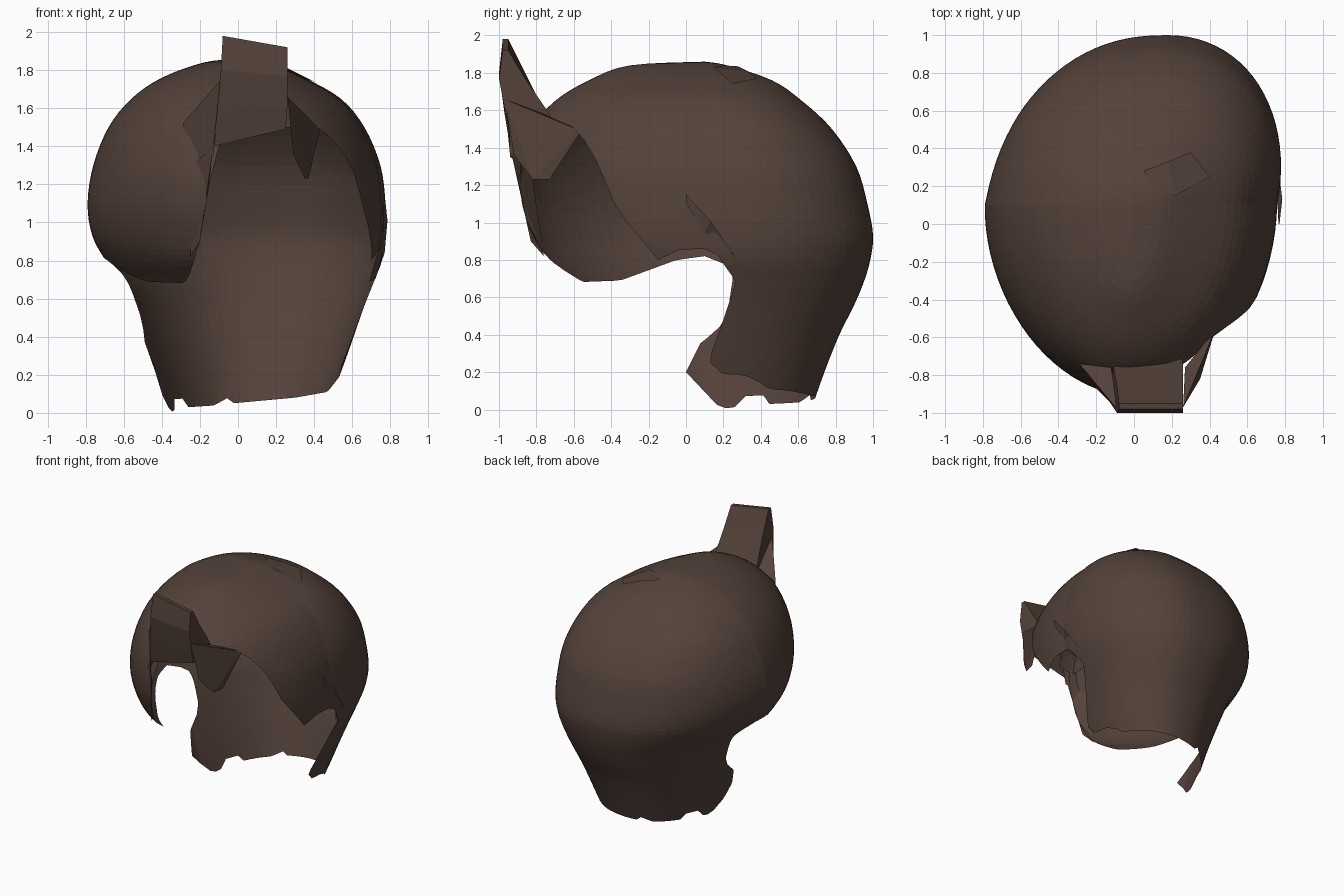
import bpy, bmesh, math
from mathutils import Vector

if "Cube" in bpy.data.objects:
    bpy.data.objects.remove(bpy.data.objects["Cube"])

brown = bpy.data.materials.new("dark brown hair")
brown.diffuse_color = (0.088, 0.054, 0.042, 1)
brown.use_nodes = True
brown.node_tree.nodes["Principled BSDF"].inputs["Base Color"].default_value = brown.diffuse_color


def finish(bm, name):
    me = bpy.data.meshes.new(name)
    bm.to_mesh(me)
    bm.free()
    ob = bpy.data.objects.new(name, me)
    bpy.context.collection.objects.link(ob)
    me.materials.append(brown)
    return ob


def lerp(t, pts):
    """Piecewise linear lookup, clamped at both ends."""
    if t <= pts[0][0]:
        return pts[0][1]
    for (a, va), (b, vb) in zip(pts, pts[1:]):
        if t <= b:
            return va + (vb - va) * (t - a) / (b - a)
    return pts[-1][1]


# Head shell cross-sections: height, left, right, front, back
ROWS = [(1.86, 0, 0, .1, .1), (1.84, -.18, .15, -.3, .22), (1.76, -.4, .34, -.52, .46),
        (1.65, -.56, .53, -.7, .62), (1.5, -.68, .65, -.83, .78), (1.3, -.76, .73, -.9, .91),
        (1.1, -.79, .755, -.9, .97), (.93, -.765, .755, -.85, 1.0), (.8, -.695, .735, -.78, .985),
        (.68, -.61, .69, -.64, .95), (.55, -.555, .64, -.52, .895), (.4, -.5, .59, -.4, .82),
        (.2, -.43, .52, -.3, .74), (0, -.37, .44, -.25, .67)]
COLS, SUB, CY = 88, 4, 0.1


def row_at(u):
    """Smooth (Catmull-Rom) interpolation between cross-sections."""
    i = min(int(u), len(ROWS) - 2)
    t = u - i
    p = [ROWS[max(0, min(len(ROWS) - 1, i + k))] for k in (-1, 0, 1, 2)]
    return [b + .5 * t * (c - a + t * (2 * a - 5 * b + 4 * c - d + t * (3 * (b - c) + d - a)))
            for a, b, c, d in zip(*p)]


def ring_point(row, a):
    z, xl, xr, yf, yb = row
    c, s = math.cos(a), math.sin(a)
    if c < 0:  # left side: fuller at the back, leaner at the front
        e = .83 if s > 0 else 1.07
        c, s = -abs(c) ** e, math.copysign(abs(s) ** e, s)
    dy = (yb - CY) * s if s > 0 else (CY - yf) * s
    x = (xr if c > 0 else -xl) * c + dy * (.2 if s > 0 else .02)
    return Vector((x, CY + dy, z))


# Hairline: lower edge of each side, neck edge, ragged hem and face opening
SIDE_L = [(-.84, .9), (-.75, .74), (-.6, .68), (-.35, .69), (-.05, .8), (.1, .82), (.25, .76)]
SIDE_R = [(-.6, 1.5), (-.55, 1.45), (-.48, 1.33), (-.37, 1.07), (-.15, .8), (0, .87),
          (.15, .85), (.27, .68)]
NECK_L = [(.02, .17), (.2, 0), (.36, .08), (.4, .15), (.5, .22), (.7, .25)]
NECK_R = [(.15, .24), (.26, .12), (.48, .2), (.6, .24), (.7, .27)]
HEM = [(-.37, 0), (-.335, .01), (-.33, .13), (-.26, .03), (-.11, .04), (-.105, .13),
       (-.03, .05), (.3, .08), (.47, .11), (.54, .2)]
FACE = [(.68, -.28), (.74, -.25), (.9, -.2), (1.2, -.15), (1.4, -.1)]


def keep(p):
    left = p.x < 0
    if p.y < -.3 and left and p.z < 1.42 and p.x > lerp(p.z, FACE):
        return False
    if p.z > lerp(p.y, SIDE_L if left else SIDE_R):
        return True
    return p.y > lerp(p.z, NECK_L if left else NECK_R) and p.z > lerp(p.x, HEM)


# Head shell, trimmed along the hairline
bm = bmesh.new()
top = bm.verts.new(ring_point(ROWS[0], 0))
rings = []
for k in range(1, (len(ROWS) - 1) * SUB + 1):
    row = row_at(k / SUB)
    rings.append([bm.verts.new(ring_point(row, math.tau * j / COLS)) for j in range(COLS)])
for j in range(COLS):
    n = (j + 1) % COLS
    bm.faces.new((top, rings[0][j], rings[0][n]))
    for r, q in zip(rings, rings[1:]):
        bm.faces.new((r[j], q[j], q[n], r[n]))
inside = {v: keep(v.co) for v in bm.verts}
moves, dead = {}, []
for v in bm.verts:
    if inside[v]:
        continue
    near = [w for f in v.link_faces for w in f.verts if inside[w]]
    if not near:
        dead.append(v)
        continue
    best = min(near, key=lambda w: (w.co - v.co).length)
    a, b = best.co.copy(), v.co.copy()
    for _ in range(12):
        m = (a + b) / 2
        if keep(m):
            a = m
        else:
            b = m
    moves[v] = a
for v, co in moves.items():
    v.co = co
bmesh.ops.delete(bm, geom=dead, context='VERTS')
bmesh.ops.delete(bm, geom=[f for f in bm.faces if f.calc_area() < 1e-7], context='FACES')
finish(bm, "hair_shell")


# Raised front tuft: open, sloping four-sided loft
bm = bmesh.new()
loops = []
for z, xl, xr, yf, yb, slope in [(1.98, -.08, .26, -.98, -.95, -.06), (1.8, -.09, .26, -1.0, -.86, -.03),
                                 (1.58, -.11, .26, -.97, -.75, .03), (1.4, -.13, .25, -.94, -.68, .09)]:
    loops.append([bm.verts.new(c) for c in ((xl, yf, z), (xr, yf, z + slope),
                                            (xr, yb, z + slope), (xl, yb, z))])
bm.faces.new(loops[0])
for r, q in zip(loops, loops[1:]):
    for j in range(4):
        bm.faces.new((r[j], q[j], q[(j + 1) % 4], r[(j + 1) % 4]))
bmesh.ops.recalc_face_normals(bm, faces=bm.faces)
finish(bm, "front_tuft")


# Pointed locks beside the tuft
def lock(name, pts):
    bm = bmesh.new()
    for p in pts:
        bm.verts.new(p)
    bmesh.ops.convex_hull(bm, input=bm.verts)
    finish(bm, name)


lock("right_lock", [(.26, -.97, 1.66), (.27, -.76, 1.58), (.35, -.82, 1.23), (.37, -.73, 1.23),
                    (.43, -.56, 1.49), (.29, -.92, 1.36)])
lock("left_lock", [(-.09, -.98, 1.75), (-.12, -.76, 1.58), (-.29, -.74, 1.52),
                   (-.25, -.8, 1.25), (-.13, -.94, 1.35)])
lock("left_fringe_edge", [(-.13, -.94, 1.4), (-.24, -.83, 1.3), (-.2, -.83, .9),
                          (-.25, -.76, .82), (-.16, -.88, 1.15)])


# Small raised strands: ribbons between two edges
def strand(name, one, two):
    bm = bmesh.new()
    a, b = ([bm.verts.new(p) for p in e] for e in (one, two))
    for i in range(len(a) - 1):
        bm.faces.new((a[i], a[i + 1], b[i + 1], b[i]))
    finish(bm, name)


strand("ear_strand", [(.77, 0, 1.15), (.785, .13, 1.01), (.77, .25, .84), (.72, .31, .7)],
       [(.765, 0, 1.1), (.76, .1, .95), (.73, .21, .83), (.69, .27, .69)])
strand("crown_strand", [(.05, .28, 1.835), (.18, .33, 1.81), (.3, .38, 1.77)],
       [(.12, .2, 1.84), (.22, .15, 1.83), (.4, .25, 1.74)])
